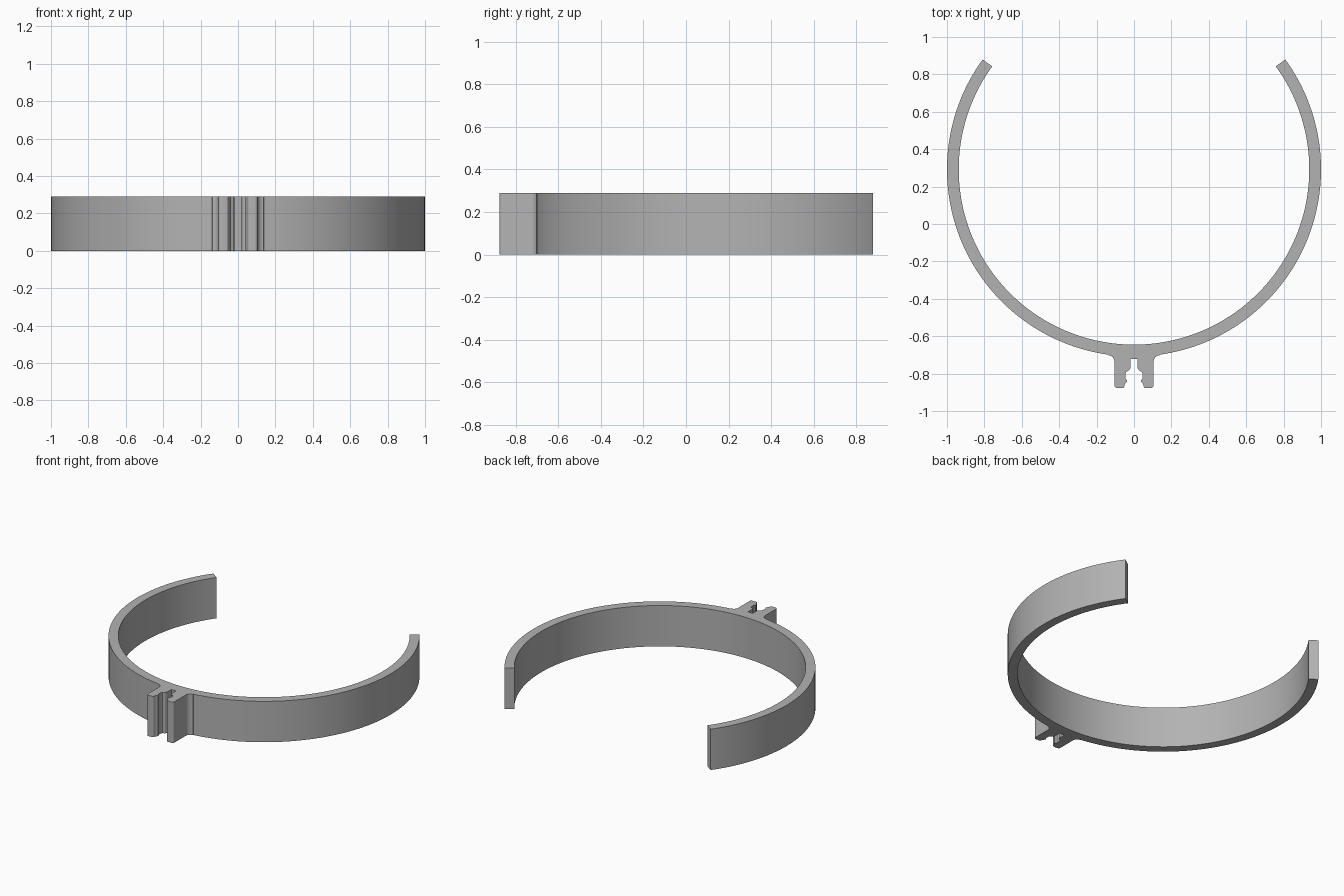
import bpy, bmesh
from math import sin, cos, pi, radians, asin

HEIGHT = 0.29
CENTER_Y = 0.292
R_OUT, R_IN = 1.0, 0.937
END = radians(36)      # angle of the open ends above the x axis
FILLET_X = 0.138       # where the clip root leaves the band

cube = bpy.data.objects.get("Cube")
if cube:
    bpy.data.objects.remove(cube, do_unlink=True)

grey = bpy.data.materials.new("plain grey")
grey.use_nodes = True
colour = (0.45, 0.45, 0.45, 1)
grey.diffuse_color = colour
grey.node_tree.nodes["Principled BSDF"].inputs["Base Color"].default_value = colour


def arc(cx, cy, r, start, stop, steps):
    return [(cx + r * cos(start + (stop - start) * i / steps),
             cy + r * sin(start + (stop - start) * i / steps))
            for i in range(steps + 1)]


# Half outline on +x: inner band, open end, outer band, then the clip prong
half = arc(0, CENTER_Y, R_IN, -pi / 2, END, 64)
half += arc(0, CENTER_Y, R_OUT, END, -pi / 2 + asin(FILLET_X), 64)
half += arc(0.137, -0.734, 0.032, pi / 2, pi, 6)           # root fillet
half += arc(0.09, -0.862, 0.015, 0, -pi / 2, 5)            # outer tip corner
half += arc(0.062, -0.867, 0.01, -pi / 2, -pi, 4)          # inner tip corner
half += [(0.048, -0.855), (0.038, -0.843), (0.038, -0.836),  # snap ridge
         (0.046, -0.826), (0.046, -0.800), (0.041, -0.790),
         (0.026, -0.782), (0.019, -0.770), (0.018, -0.722)]

# Mirror the half, skipping the shared point on the axis
outline = half + [(-x, y) for x, y in reversed(half[1:])]

# Extrude the outline into the finished band
bm = bmesh.new()
face = bm.faces.new([bm.verts.new((x, y, 0)) for x, y in outline])
ext = bmesh.ops.extrude_face_region(bm, geom=[face], use_keep_orig=True)
top = [v for v in ext["geom"] if isinstance(v, bmesh.types.BMVert)]
bmesh.ops.translate(bm, verts=top, vec=(0, 0, HEIGHT))
bmesh.ops.recalc_face_normals(bm, faces=bm.faces)
mesh = bpy.data.meshes.new("open_band_with_clip")
bm.to_mesh(mesh)
bm.free()
mesh.materials.append(grey)

band = bpy.data.objects.new("open_band_with_clip", mesh)
bpy.context.collection.objects.link(band)
bpy.ops.object.select_all(action="DESELECT")
band.select_set(True)
bpy.context.view_layer.objects.active = band
bpy.ops.object.shade_smooth_by_angle(angle=radians(30))
